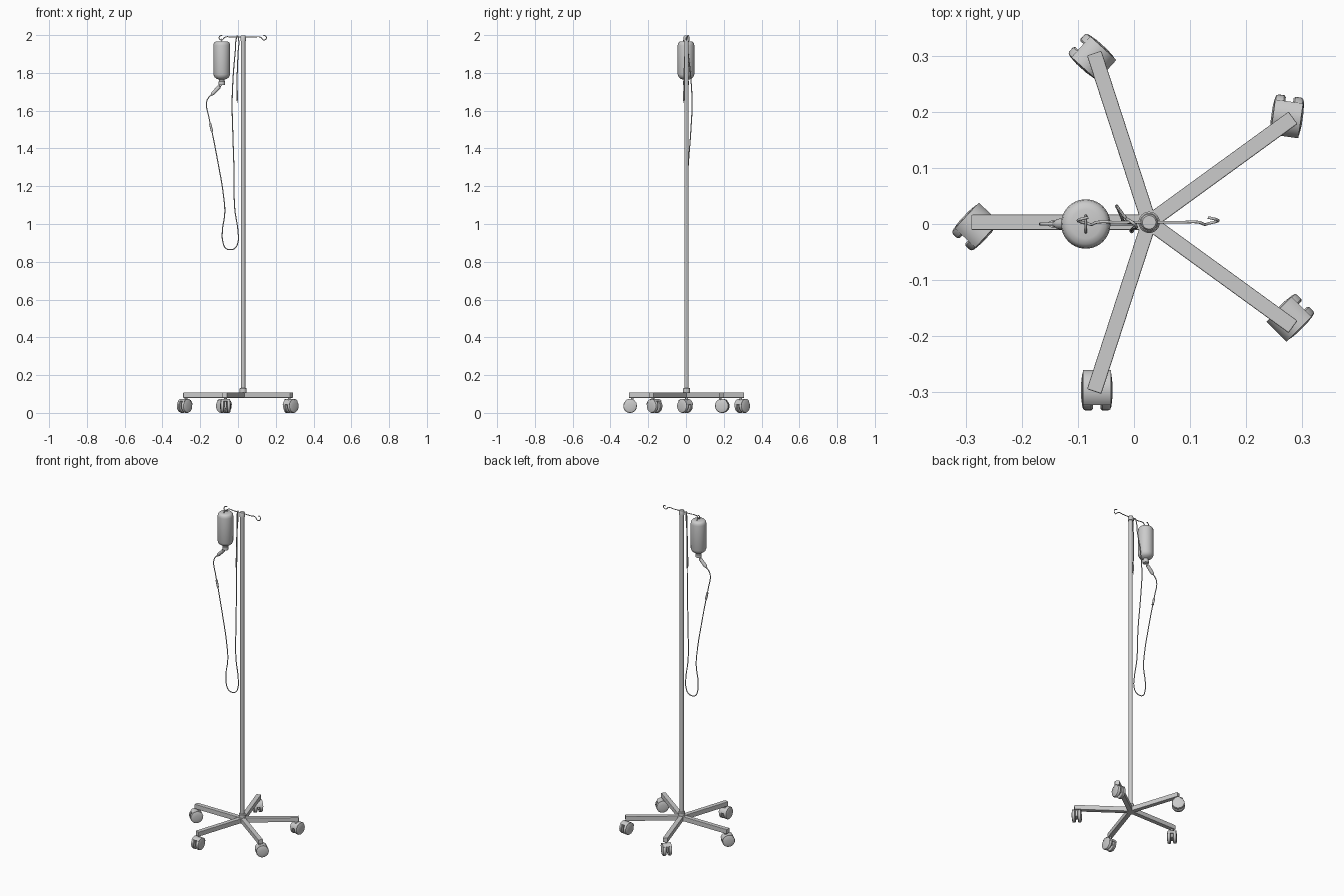
import bpy, math
from mathutils import Vector, Matrix

if "Cube" in bpy.data.objects:
    bpy.data.objects.remove(bpy.data.objects["Cube"])

PX, PY = 0.027, 0.003          # pole axis


def smooth(o, angle=35):
    bpy.ops.object.select_all(action='DESELECT')
    o.select_set(True)
    bpy.context.view_layer.objects.active = o
    bpy.ops.object.shade_smooth_by_angle(angle=math.radians(angle))


def add_mesh(name, verts, faces, matrix=None):
    me = bpy.data.meshes.new(name)
    me.from_pydata(verts, [], faces)
    me.update()
    o = bpy.data.objects.new(name, me)
    bpy.context.collection.objects.link(o)
    if matrix is not None:
        me.transform(matrix)
    return o


def lathe(name, profile, matrix, seg=32):
    """Closed solid: (radius, height) profile turned about local z, capped at both ends."""
    verts = [(r * math.cos(2 * math.pi * i / seg), r * math.sin(2 * math.pi * i / seg), z)
             for r, z in profile for i in range(seg)]
    faces = [(k * seg + i, k * seg + (i + 1) % seg, (k + 1) * seg + (i + 1) % seg, (k + 1) * seg + i)
             for k in range(len(profile) - 1) for i in range(seg)]
    faces.append(tuple(reversed(range(seg))))
    faces.append(tuple((len(profile) - 1) * seg + i for i in range(seg)))
    o = add_mesh(name, verts, faces, matrix)
    smooth(o)
    return o


def along(a, b):
    """Frame at a with z pointing to b."""
    d = Vector(b) - Vector(a)
    return Matrix.Translation(a) @ d.to_track_quat('Z', 'Y').to_matrix().to_4x4()


def rod(name, a, b, r, seg=24):
    length = (Vector(b) - Vector(a)).length
    return lathe(name, [(r, 0), (r, length)], along(a, b), seg)


def box(name, lo, hi, matrix, bevel=0.002):
    v = [(x, y, z) for x in (lo[0], hi[0]) for y in (lo[1], hi[1]) for z in (lo[2], hi[2])]
    f = [(0, 1, 3, 2), (4, 6, 7, 5), (0, 4, 5, 1), (2, 3, 7, 6), (0, 2, 6, 4), (1, 5, 7, 3)]
    o = add_mesh(name, v, f, matrix)
    m = o.modifiers.new("bevel", 'BEVEL')
    m.width, m.segments = bevel, 2
    return o


def tube(name, pts, r):
    cu = bpy.data.curves.new(name, 'CURVE')
    cu.dimensions = '3D'
    cu.bevel_depth, cu.bevel_resolution, cu.resolution_u = r, 2, 8
    cu.use_fill_caps = True
    sp = cu.splines.new('BEZIER')
    sp.bezier_points.add(len(pts) - 1)
    for p, co in zip(sp.bezier_points, pts):
        p.co = co
        p.handle_left_type = p.handle_right_type = 'AUTO'
    o = bpy.data.objects.new(name, cu)
    bpy.context.collection.objects.link(o)
    return o


def hood(name, matrix, r0=0.033, r1=0.037, w=0.025, seg=14):
    """Arched guard over the wheels, axis along local y."""
    verts, faces = [], []
    for i in range(seg + 1):
        t = math.radians(10 + 125 * i / seg)
        for r, y in ((r0, -w), (r1, -w), (r1, w), (r0, w)):
            verts.append((-r * math.cos(t), y, r * math.sin(t)))
    for i in range(seg):
        for k in range(4):
            a, b = i * 4 + k, i * 4 + (k + 1) % 4
            faces.append((a, b, b + 4, a + 4))
    faces += [(3, 2, 1, 0), tuple(seg * 4 + k for k in range(4))]
    smooth(add_mesh(name, verts, faces, matrix))


# base legs with twin-wheel casters, each swivelled its own way
for leg, swivel in ((180, -133), (108, 138), (36, 82), (-36, 45), (-108, -90)):
    turn = Matrix.Translation((PX, PY, 0)) @ Matrix.Rotation(math.radians(leg), 4, 'Z')
    box("base_leg", (0, -0.0135, 0.08), (0.317, 0.0135, 0.108), turn)
    pivot = turn @ Vector((0.302, 0, 0))
    rod("caster_stem", pivot + Vector((0, 0, 0.03)), pivot + Vector((0, 0, 0.085)), 0.007)
    sw = Matrix.Translation(pivot) @ Matrix.Rotation(math.radians(swivel), 4, 'Z') \
        @ Matrix.Translation((0.012, 0, 0.036))
    for s in (-1, 1):
        wheel = sw @ Matrix.Rotation(-s * math.pi / 2, 4, 'X') @ Matrix.Translation((0, 0, 0.007))
        lathe("caster_wheel", [(0.033, 0), (0.036, 0.003), (0.036, 0.013), (0.034, 0.017),
                               (0.029, 0.019), (0.012, 0.021)], wheel)
    rod("caster_axle", sw @ Vector((0, -0.026, 0)), sw @ Vector((0, 0.026, 0)), 0.006)
    box("caster_body", (-0.022, -0.006, -0.012), (0.02, 0.006, 0.03), sw)
    hood("caster_hood", sw @ Matrix.Translation((0, 0, 0.001)))

# pole, hub collar and top cap
pole = Matrix.Translation((PX, PY, 0))
lathe("base_hub", [(0.022, 0.079), (0.022, 0.109), (0.019, 0.109), (0.019, 0.128), (0.016, 0.132)], pole)
lathe("pole", [(0.0115, 0.08), (0.0115, 1.985)], pole)
lathe("pole_cap", [(0.015, 1.968), (0.015, 1.992), (0.012, 1.997)], pole)

# hook bar with an open curl at each end
for side, x_end in ((-1, -0.088), (1, 0.138)):
    pts = [(PX, PY, 1.990), ((PX + x_end) / 2, PY, 1.989), (x_end - side * 0.022, PY, 1.990)]
    for i in range(8):
        t = math.radians(200 + 40 * i)
        pts.append((x_end + side * 0.012 * math.cos(t), PY - 0.004 + 0.0018 * i,
                    1.986 + 0.012 * math.sin(t)))
    tube("hook_bar", pts, 0.0025)

# bottle with neck and hanging loop
BX = -0.086
lathe("bottle", [(0.012, 1.735), (0.017, 1.737), (0.017, 1.755), (0.014, 1.757), (0.014, 1.764),
                 (0.028, 1.769), (0.039, 1.778), (0.044, 1.792), (0.044, 1.945), (0.042, 1.957),
                 (0.036, 1.964), (0.026, 1.967)], Matrix.Translation((BX, 0, 0)), 40)
tube("bottle_loop", [(BX, -0.016, 1.964), (BX, -0.012, 1.974), (BX, 0, 1.979),
                     (BX, 0.012, 1.974), (BX, 0.016, 1.964)], 0.002)

# slanted drip chamber
lathe("drip_chamber", [(0.004, 0), (0.006, 0.014), (0.010, 0.018), (0.010, 0.065),
                       (0.008, 0.073), (0.003, 0.082)],
      along((-0.086, 0, 1.74), (-0.146, 0, 1.678)), 20)

# infusion line: down to the low loop, back up and over the bar, free end hanging
tube("infusion_line", [
    (-0.140, 0, 1.684), (-0.157, 0, 1.667), (-0.166, 0, 1.645), (-0.153, 0, 1.56), (-0.138, 0, 1.49),
    (-0.105, 0, 1.32), (-0.078, 0, 1.16), (-0.070, 0, 1.06), (-0.083, 0, 0.96), (-0.080, 0, 0.905),
    (-0.065, 0, 0.872), (-0.040, 0, 0.864), (-0.015, 0, 0.873), (0, 0, 0.905), (0, 0.002, 0.96),
    (-0.017, 0.004, 1.08), (-0.021, 0.01, 1.28), (-0.028, 0.026, 1.50), (-0.031, 0.032, 1.64),
    (-0.025, 0.024, 1.79), (-0.014, 0.010, 1.92), (-0.008, 0.006, 1.985), (-0.002, 0.002, 1.996),
    (0.003, -0.003, 1.98), (0, -0.006, 1.90), (-0.004, -0.010, 1.80), (-0.004, -0.012, 1.69)], 0.0028)
rod("line_clamp", (-0.147, 0, 1.53), (-0.137, 0, 1.487), 0.006, 12)
lathe("line_connector", [(0.002, 0), (0.003, 0.02), (0.0045, 0.025), (0.0045, 0.06), (0.003, 0.065)],
      Matrix.Translation((-0.004, -0.012, 1.64)), 12)
